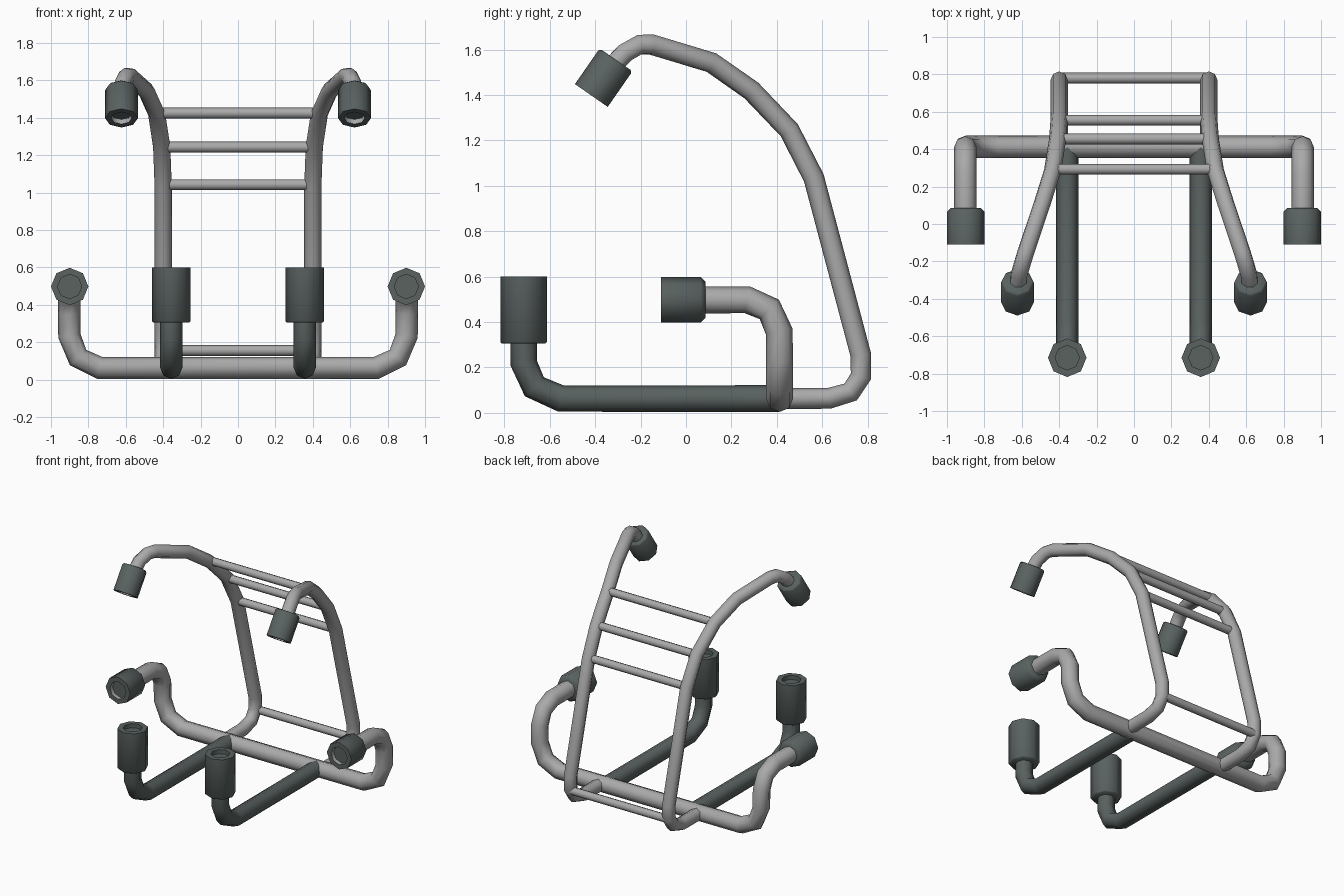
import bpy, bmesh, math
from mathutils import Vector

if "Cube" in bpy.data.objects:
    bpy.data.objects.remove(bpy.data.objects["Cube"])

SIDES = 8


def material(name, rgb):
    m = bpy.data.materials.new(name)
    m.diffuse_color = (*rgb, 1)
    m.use_nodes = True
    m.node_tree.nodes["Principled BSDF"].inputs["Base Color"].default_value = m.diffuse_color
    return m


STEEL = material("light grey steel", (0.40, 0.40, 0.40))
DARK = material("dark grey foam", (0.10, 0.122, 0.118))


def loft(name, pts, radii, mats, tangents, mat_rule=None):
    """Skin octagonal rings placed along a path, capped at both ends."""
    bm = bmesh.new()
    rings = []
    t0 = tangents[0]
    ref = Vector((0, 0, 1)) if abs(t0.z) < 0.6 else Vector((1, 0, 0))
    for i, (p, r, t) in enumerate(zip(pts, radii, tangents)):
        if i:
            ref = tangents[i - 1].rotation_difference(t) @ ref
        u = (ref - t * ref.dot(t)).normalized()
        v = t.cross(u)
        rings.append([bm.verts.new(p + r * (math.cos(a) * u + math.sin(a) * v))
                      for a in (2 * math.pi * k / SIDES for k in range(SIDES))])
    for i, (a, b) in enumerate(zip(rings, rings[1:])):
        for k in range(SIDES):
            n = (k + 1) % SIDES
            f = bm.faces.new((a[k], a[n], b[n], b[k]))
            f.material_index = mat_rule(i) if mat_rule else 0
    bm.faces.new(rings[0][::-1])
    bm.faces.new(rings[-1])
    bmesh.ops.recalc_face_normals(bm, faces=bm.faces)
    me = bpy.data.meshes.new(name)
    bm.to_mesh(me)
    bm.free()
    for m in mats:
        me.materials.append(m)
    me.shade_smooth()
    me.set_sharp_from_angle(angle=math.radians(50))
    ob = bpy.data.objects.new(name, me)
    bpy.context.collection.objects.link(ob)
    return ob


def tube(name, path, r, mat):
    pts = [Vector(p) for p in path]
    segs = [(b - a).normalized() for a, b in zip(pts, pts[1:])]
    tans = [segs[0]] + [(a + b).normalized() for a, b in zip(segs, segs[1:])] + [segs[-1]]
    return loft(name, pts, [r] * len(pts), [mat], tans)


def grip(name, start, end, r, wall, chamfer=0.02, hole=0.065, depth=0.03):
    """Foam sleeve with a chamfered inner end and a shallow recess in the free end."""
    s, e = Vector(start), Vector(end)
    d = (e - s).normalized()
    pts = [s, s + d * chamfer, e, e, e - d * depth]
    radii = [r - chamfer, r, r, hole, hole]
    return loft(name, pts, radii, [DARK, wall], [d] * 5, lambda i: 1 if i == 3 else 0)


# Base tube: across the back, up at each side and forward to the hand grips
half = [(0.74, 0.412, 0.063), (0.855, 0.412, 0.118), (0.902, 0.412, 0.235),
        (0.902, 0.41, 0.36), (0.902, 0.367, 0.456), (0.902, 0.27, 0.498),
        (0.902, 0.05, 0.498)]
tube("base_tube", [(-x, y, z) for x, y, z in half[::-1]] + half, 0.06, STEEL)

# Upright path: from the base, around the back and over the top
upright = [(0.40, 0.41, 0.063), (0.40, 0.63, 0.064), (0.40, 0.725, 0.092),
           (0.40, 0.77, 0.16), (0.40, 0.77, 0.255), (0.40, 0.563, 1.035),
           (0.408, 0.455, 1.245), (0.435, 0.288, 1.42), (0.49, 0.112, 1.543),
           (0.578, -0.15, 1.622), (0.595, -0.205, 1.622), (0.614, -0.27, 1.585),
           (0.622, -0.335, 1.515)]
# Foot bar path: forward along the floor, then up
foot = [(0.357, 0.41, 0.063), (0.357, -0.55, 0.063), (0.357, -0.668, 0.115),
        (0.357, -0.715, 0.22), (0.357, -0.715, 0.34)]

for s, side in ((-1, "left"), (1, "right")):
    tube(side + "_upright", [(s * x, y, z) for x, y, z in upright], 0.046, STEEL)
    tube(side + "_foot_bar", [(s * x, y, z) for x, y, z in foot], 0.059, DARK)
    grip(side + "_hand_grip", (s * 0.9, 0.085, 0.498), (s * 0.9, -0.11, 0.498), 0.1, STEEL)
    grip(side + "_foot_post", (s * 0.357, -0.715, 0.305), (s * 0.357, -0.715, 0.6),
         0.103, DARK, chamfer=0.008)
    grip(side + "_top_grip", (s * 0.623, -0.308, 1.555), (s * 0.623, -0.417, 1.398),
         0.088, STEEL, chamfer=0.01, hole=0.056)

# Rungs between the uprights
for i, (x, y, z) in enumerate([(0.40, 0.78, 0.155), (0.40, 0.555, 1.042),
                               (0.405, 0.455, 1.243), (0.43, 0.293, 1.425)]):
    tube("rung_%d" % (i + 1), [(-x, y, z), (x, y, z)], 0.029, STEEL)
